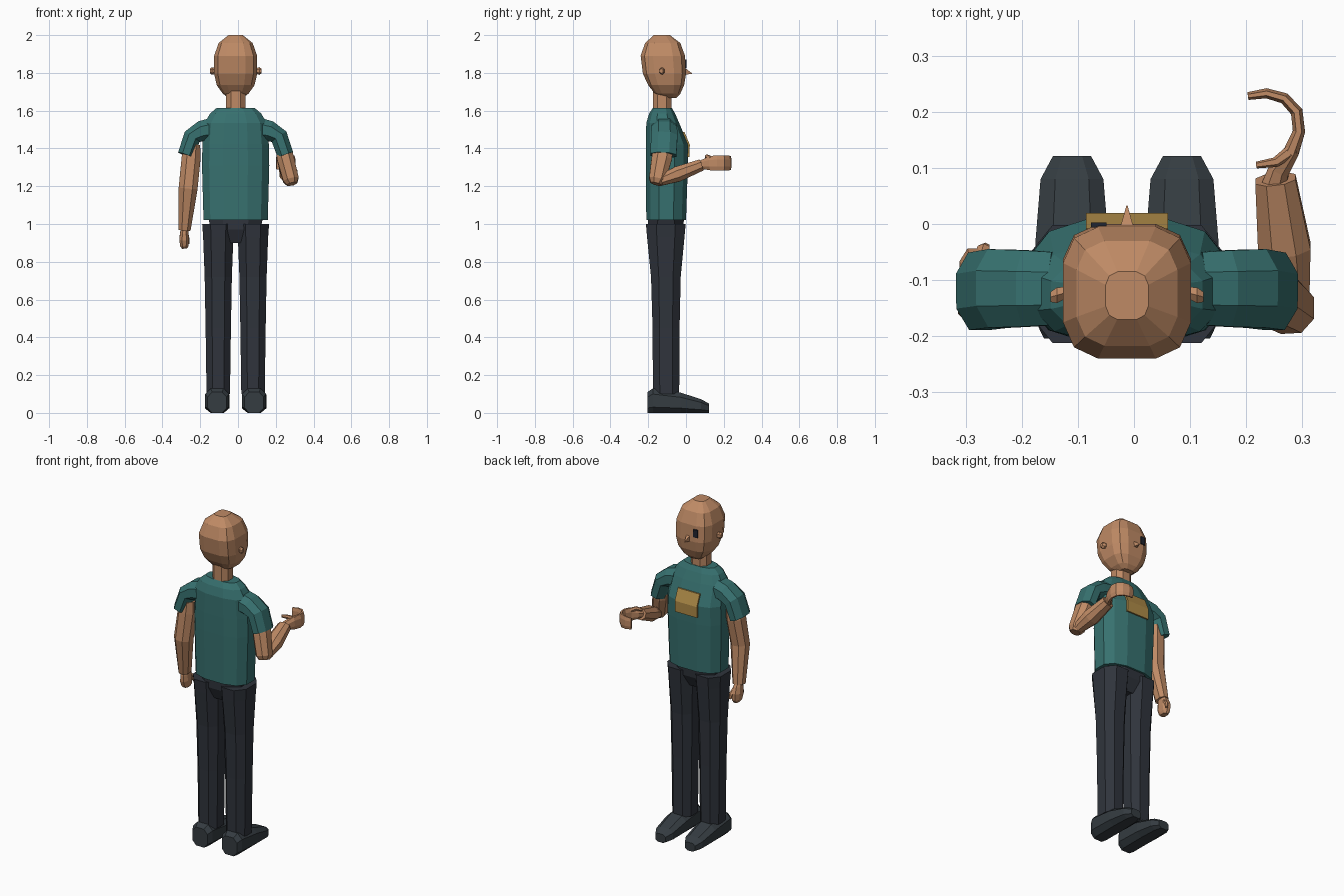
import bpy, bmesh, math
from mathutils import Vector as V

CX = -0.0125  # body centre line
X, Y, Z = V((1, 0, 0)), V((0, 1, 0)), V((0, 0, 1))


def material(name, r, g, b):
    m = bpy.data.materials.new(name)
    m.diffuse_color = (r, g, b, 1)
    return m


SKIN = material("skin", 0.52, 0.255, 0.13)
SHIRT = material("teal shirt", 0.038, 0.165, 0.16)
PANTS = material("dark trousers", 0.029, 0.034, 0.045)
SHOE = material("dark shoes", 0.035, 0.045, 0.053)
BADGE = material("gold badge", 0.43, 0.26, 0.065)
EYE = material("eye black", 0.015, 0.018, 0.028)


def power(c, p):
    return math.copysign(abs(c) ** (2 / p), c)


def outline(n, p):
    """Unit superellipse with n sides and a flat facet on each axis."""
    a = [2 * math.pi * (i + 0.5) / n for i in range(n)]
    us, vs = [power(math.cos(t), p) for t in a], [power(math.sin(t), p) for t in a]
    return [(u / max(us), v / max(vs)) for u, v in zip(us, vs)]


def loft(name, rings, mat, n=8, p=2.4):
    """Skin over rings of (centre, u vector, v vector), capped at both ends."""
    bm = bmesh.new()
    shape = outline(n, p)
    loops = [[bm.verts.new(V(c) + u * a + v * b) for a, b in shape] for c, u, v in rings]
    for l0, l1 in zip(loops, loops[1:]):
        for i in range(n):
            j = (i + 1) % n
            bm.faces.new((l0[i], l0[j], l1[j], l1[i]))
    bm.faces.new(loops[0])
    bm.faces.new(loops[-1])
    bmesh.ops.recalc_face_normals(bm, faces=bm.faces)
    me = bpy.data.meshes.new(name)
    bm.to_mesh(me)
    bm.free()
    me.materials.append(mat)
    ob = bpy.data.objects.new(name, me)
    bpy.context.collection.objects.link(ob)
    return ob


def stack(name, rows, mat, cx=CX, n=8, p=2.4):
    """Horizontal rings: (z, half width, back y, front y)."""
    return loft(name, [((cx, (y0 + y1) / 2, z), X * rx, Y * (y1 - y0) / 2)
                       for z, rx, y0, y1 in rows], mat, n, p)


def limb(name, pts, mat, ref, n=8, p=2.2):
    """Rings across a path: (point, radius along ref, other radius)."""
    P = [V(q[0]) for q in pts]
    rings = []
    for i, (c, a, b) in enumerate(pts):
        t = (P[min(i + 1, len(P) - 1)] - P[max(i - 1, 0)]).normalized()
        u = (ref - t * ref.dot(t)).normalized()
        rings.append((c, u * a, t.cross(u) * b))
    return loft(name, rings, mat, n, p)


# head and neck
stack("head", [(1.668, 0.038, -0.115, -0.05), (1.69, 0.068, -0.165, -0.03),
               (1.735, 0.1, -0.2, -0.01), (1.795, 0.114, -0.228, 0),
               (1.89, 0.114, -0.24, -0.005), (1.958, 0.09, -0.217, -0.03),
               (2.0, 0.038, -0.17, -0.085)], SKIN, n=12, p=3.3)
stack("neck", [(1.58, 0.052, -0.175, -0.078), (1.72, 0.052, -0.175, -0.078)], SKIN)

# nose, ears and the single eye
loft("nose", [((CX, -0.01, 1.81), X * 0.013, Z * 0.02),
              ((CX, 0.033, 1.796), X * 0.001, Z * 0.001)], SKIN, 4, 2)
for s, side in ((-1, "left"), (1, "right")):
    loft(side + "_ear", [((CX + s * 0.1, -0.12, 1.81), Y * 0.008, Z * 0.013),
                         ((CX + s * 0.125, -0.127, 1.81), Y * 0.014, Z * 0.02),
                         ((CX + s * 0.136, -0.13, 1.81), Y * 0.009, Z * 0.013)], SKIN, 6, 2)
loft("eye", [((-0.063, -0.006, 1.848), X * 0.014, Z * 0.023),
             ((-0.063, 0.003, 1.848), X * 0.014, Z * 0.023)], EYE, 4, 2)

# shirt body
stack("shirt", [(1.02, 0.17, -0.21, 0), (1.31, 0.178, -0.213, 0.01),
                (1.42, 0.176, -0.213, 0.011), (1.535, 0.165, -0.21, -0.036),
                (1.585, 0.135, -0.195, -0.058), (1.615, 0.1, -0.175, -0.075)],
      SHIRT, n=12, p=2.6)

# chest badge follows the front of the shirt
loft("chest_badge", [((CX, y, z), X * 0.073, Y * 0.005) for z, y in
                     ((1.355, 0.014), (1.42, 0.015), (1.487, -0.013))], BADGE, 4, 2)

# sleeves
for s, side in ((-1, "left"), (1, "right")):
    limb(side + "_sleeve", [((CX + s * 0.13, -0.115, 1.50), 0.06, 0.065),
                            ((CX + s * 0.178, -0.115, 1.492), 0.055, 0.068),
                            ((CX + s * 0.23, -0.115, 1.462), 0.047, 0.07),
                            ((CX + s * 0.264, -0.12, 1.365), 0.043, 0.069)], SHIRT, X + Z * 0.3 * s)

# hanging left arm and hand
limb("left_arm", [((-0.24, -0.118, 1.42), 0.04, 0.05), ((-0.248, -0.122, 1.35), 0.05, 0.054),
                  ((-0.264, -0.138, 1.19), 0.05, 0.048), ((-0.283, -0.1, 0.97), 0.032, 0.037)],
     SKIN, X)
limb("left_hand", [((-0.283, -0.098, 0.98), 0.018, 0.024), ((-0.284, -0.092, 0.955), 0.022, 0.035),
                   ((-0.285, -0.085, 0.92), 0.026, 0.042), ((-0.284, -0.08, 0.885), 0.022, 0.036),
                   ((-0.282, -0.08, 0.87), 0.014, 0.024)], SKIN, X)
limb("left_thumb", [((-0.275, -0.07, 0.95), 0.01, 0.01), ((-0.268, -0.045, 0.92), 0.011, 0.011),
                    ((-0.265, -0.04, 0.895), 0.007, 0.007)], SKIN, X, 6)

# bent right arm
limb("right_upper_arm", [((0.238, -0.118, 1.42), 0.038, 0.05), ((0.25, -0.128, 1.35), 0.045, 0.054),
                         ((0.28, -0.152, 1.235), 0.042, 0.044), ((0.286, -0.158, 1.212), 0.028, 0.03)],
     SKIN, X)
limb("right_forearm", [((0.283, -0.135, 1.23), 0.03, 0.028), ((0.268, -0.045, 1.264), 0.047, 0.041),
                       ((0.252, 0.08, 1.312), 0.036, 0.031)], SKIN, X)

# right hand: cupped fingers and a thumb
limb("right_hand", [((0.25, 0.07, 1.31), 0.023, 0.022), ((0.258, 0.095, 1.316), 0.026, 0.019),
                    ((0.28, 0.128, 1.322), 0.038, 0.014), ((0.294, 0.165, 1.323), 0.04, 0.011),
                    ((0.29, 0.2, 1.323), 0.04, 0.011), ((0.268, 0.224, 1.323), 0.039, 0.01),
                    ((0.236, 0.233, 1.323), 0.037, 0.009), ((0.203, 0.228, 1.323), 0.033, 0.007)],
     SKIN, Z)
limb("right_thumb", [((0.283, 0.132, 1.345), 0.012, 0.012), ((0.252, 0.11, 1.357), 0.011, 0.009),
                     ((0.218, 0.105, 1.355), 0.008, 0.006)], SKIN, Z, 6)

# trousers and shoes
stack("pelvis", [(0.9, 0.055, -0.17, -0.05), (0.97, 0.13, -0.2, -0.015),
                 (1.04, 0.147, -0.2, -0.01)], PANTS)
for s, side in ((-1, "left"), (1, "right")):
    stack(side + "_leg", [(0.1, 0.062, -0.175, -0.036), (0.45, 0.067, -0.177, -0.034),
                          (0.72, 0.072, -0.185, -0.028), (0.93, 0.08, -0.206, -0.008),
                          (1.0, 0.085, -0.212, -0.002)],
          PANTS, CX + s * 0.092)
    loft(side + "_shoe", [((CX + s * 0.098, y, h / 2 + 0.003), X * w, Z * h / 2) for y, w, h in
                          ((-0.204, 0.05, 0.11), (-0.175, 0.064, 0.13), (-0.03, 0.065, 0.108),
                           (0.08, 0.056, 0.072), (0.121, 0.034, 0.05))], SHOE, 8, 2.8)
    bpy.data.objects[side + "_shoe"].location.z = -0.003
